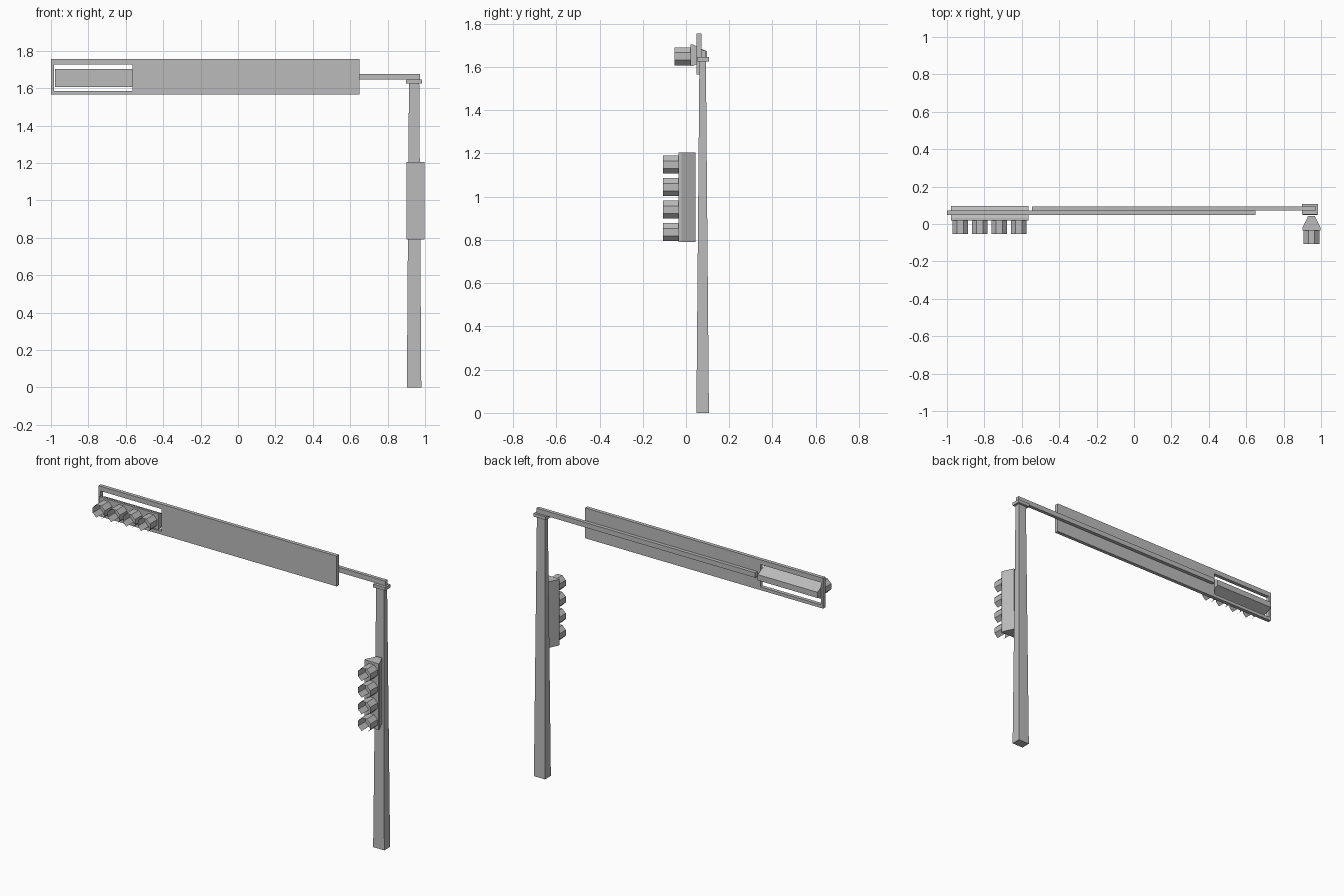
import bpy, math
from mathutils import Vector

cube = bpy.data.objects.get("Cube")
if cube:
    bpy.data.objects.remove(cube, do_unlink=True)

grey = bpy.data.materials.new("painted grey metal")
grey.use_nodes = True
colour = (0.5, 0.5, 0.5, 1)
grey.diffuse_color = colour
grey.node_tree.nodes["Principled BSDF"].inputs["Base Color"].default_value = colour


def make(name, verts, faces):
    mesh = bpy.data.meshes.new(name)
    mesh.from_pydata(verts, [], faces)
    mesh.materials.append(grey)
    obj = bpy.data.objects.new(name, mesh)
    bpy.context.collection.objects.link(obj)
    return obj


def loft(name, rings, capped=True):
    """Skin matching rings of points, closing the ends if capped."""
    n = len(rings[0])
    faces = [(r * n + i, r * n + (i + 1) % n, (r + 1) * n + (i + 1) % n, (r + 1) * n + i)
             for r in range(len(rings) - 1) for i in range(n)]
    if capped:
        faces += [tuple(reversed(range(n))), tuple(range((len(rings) - 1) * n, len(rings) * n))]
    return make(name, [p for ring in rings for p in ring], faces)


def rect(x0, x1, y0, y1, z):
    return [(x0, y0, z), (x1, y0, z), (x1, y1, z), (x0, y1, z)]


def box(name, x0, x1, y0, y1, z0, z1):
    return loft(name, [rect(x0, x1, y0, y1, z0), rect(x0, x1, y0, y1, z1)])


# Pole, cap and mast arm
loft("pole", [rect(0.903, 0.98, 0.048, 0.106, 0), rect(0.914, 0.969, 0.062, 0.092, 1.628)])
box("pole_cap", 0.898, 0.983, 0.052, 0.106, 1.625, 1.645)
box("mast_arm", -0.545, 0.972, 0.071, 0.093, 1.645, 1.676)


# Sign board: a slab with a rectangular window for the overhead signal
def frame_ring(x0, x1, z0, z1, y):
    return [(x0, y, z0), (x1, y, z0), (x1, y, z1), (x0, y, z1)]


outer = (-1, 0.65, 1.565, 1.755)
inner = (-0.985, -0.565, 1.585, 1.725)
front, back = 0.048, 0.071
rings = [frame_ring(*outer, front), frame_ring(*outer, back),
         frame_ring(*inner, back), frame_ring(*inner, front), frame_ring(*outer, front)]
loft("sign_board", rings, capped=False)


# Signal heads: wedge housing with a row of hoods open along the bottom
def signal(name, centre, along, across):
    centre, along, across = Vector(centre), Vector(along), Vector(across)
    half = 0.207
    profile = [(-0.049, 0), (0.049, 0), (0.049, 0.013), (0.018, 0.077), (-0.018, 0.077), (-0.049, 0.013)]
    loft(name + "_housing", [[centre + along * s + across * w + Vector((0, d, 0)) for w, d in profile]
                             for s in (half, -half)])
    for k in range(4):
        hub = centre + along * (k - 1.5) * 0.104 - Vector((0, 0, 0.005))
        radius = 0.045
        verts, faces = [], []
        for i in range(8):
            a = math.radians(-67.5 + 45 * i)
            for y in (0, -0.073):
                verts.append(hub + Vector((radius * math.cos(a), y, radius * math.sin(a))))
            if i:
                faces.append((2 * i - 2, 2 * i, 2 * i + 1, 2 * i - 1))
        make(f"{name}_hood_{k + 1}", verts, faces)


signal("overhead_signal", (-0.772, 0.02, 1.654), (1, 0, 0), (0, 0, 1))
signal("pole_signal", (0.949, -0.034, 0.997), (0, 0, 1), (-1, 0, 0))

# Consistent outward normals
import bmesh
for obj in bpy.context.collection.objects:
    if obj.type == "MESH" and "hood" not in obj.name and grey.name in obj.data.materials:
        bm = bmesh.new()
        bm.from_mesh(obj.data)
        bmesh.ops.remove_doubles(bm, verts=bm.verts, dist=0.0001)
        bmesh.ops.recalc_face_normals(bm, faces=bm.faces)
        bm.to_mesh(obj.data)
        bm.free()
